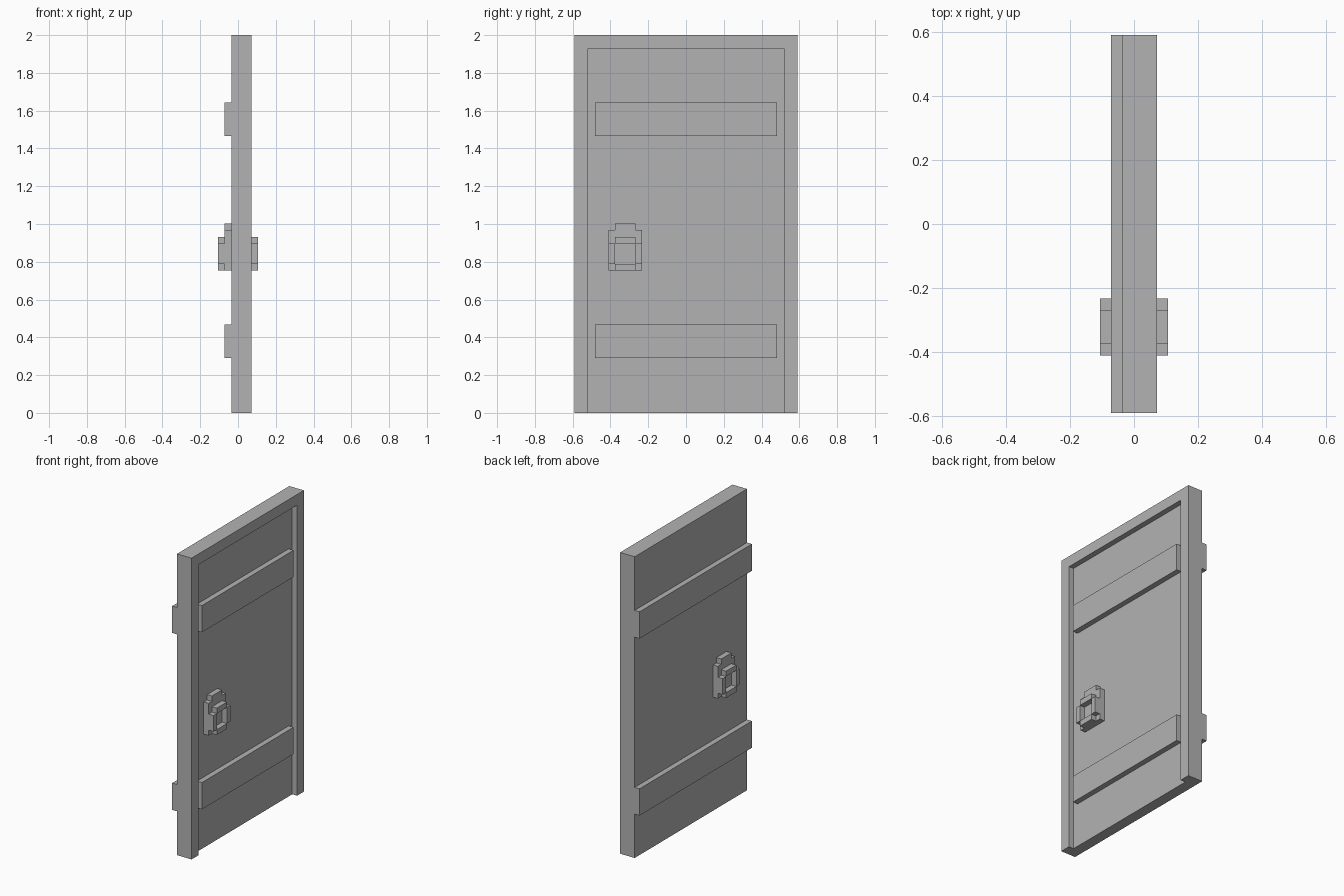
import bpy
import bmesh

if "Cube" in bpy.data.objects:
    bpy.data.objects.remove(bpy.data.objects["Cube"], do_unlink=True)

U = 0.0356        # one modelling step
BASE = 0.006      # small lift of the grid above the floor

grey = bpy.data.materials.new("plain_grey")
grey.use_nodes = True
grey.diffuse_color = (0.45, 0.45, 0.45, 1)
grey.node_tree.nodes["Principled BSDF"].inputs["Base Color"].default_value = grey.diffuse_color


def prism(name, outline, x0, x1):
    """Extrude a (y, z) outline, given in steps, from x0 to x1."""
    bm = bmesh.new()
    verts = [bm.verts.new((x0 * U, y * U, max(0, z * U + BASE))) for y, z in outline]
    face = bm.faces.new(verts)
    out = bmesh.ops.extrude_face_region(bm, geom=[face])
    moved = [g for g in out["geom"] if isinstance(g, bmesh.types.BMVert)]
    bmesh.ops.translate(bm, verts=moved, vec=((x1 - x0) * U, 0, 0))
    bmesh.ops.recalc_face_normals(bm, faces=bm.faces)
    mesh = bpy.data.meshes.new(name)
    bm.to_mesh(mesh)
    bm.free()
    mesh.materials.append(grey)
    obj = bpy.data.objects.new(name, mesh)
    bpy.context.collection.objects.link(obj)
    return obj


def rect(y0, y1, z0, z1):
    return [(y0, z0), (y1, z0), (y1, z1), (y0, z1)]


def cut(target, cutter):
    """Subtract the cutter, then discard it."""
    mod = target.modifiers.new("cut", "BOOLEAN")
    mod.operation = "DIFFERENCE"
    mod.solver = "EXACT"
    mod.object = cutter
    bpy.context.view_layer.objects.active = target
    bpy.ops.object.modifier_apply(modifier=mod.name)
    bpy.data.objects.remove(cutter, do_unlink=True)


# Door slab with a recess open at the bottom
HALF = 16.55
slab = prism("door_slab", rect(-HALF, HALF, -1, 56), -1, 2)
recess = prism("recess_cutter", rect(-14.55, 14.55, -1, 54), 1, 3)
for v in recess.data.vertices:
    if v.co.z < 0.01:
        v.co.z = -0.1
cut(slab, recess)

# Cross boards: short ones in the recess, full width on the flat side
for level, z in (("lower", 8), ("upper", 41)):
    prism(level + "_recess_board", rect(-13.5, 13.5, z, z + 5), 1, 2)
    prism(level + "_outer_board", rect(-HALF, HALF, z, z + 5), -2, -1)

# Handles on both sides: stepped plate with a square ring on it
Y = -9.03
plate = [(-2.5, 21), (2.5, 21), (2.5, 27), (1.5, 27), (1.5, 28),
         (-1.5, 28), (-1.5, 27), (-2.5, 27)]
ring = [(-1.5, 21), (1.5, 21), (1.5, 22), (2.5, 22), (2.5, 25), (1.5, 25),
        (1.5, 26), (-1.5, 26), (-1.5, 25), (-2.5, 25), (-2.5, 22), (-1.5, 22)]
for side, wall, out in (("recess", 1, 1), ("outer", -1, -1)):
    prism(side + "_handle_plate", [(Y + y, z) for y, z in plate], wall, wall + out)
    # The ring is bars meeting at the corners, around an open middle
    for bar, box in (("bottom", rect(-1.5, 1.5, 21, 22)), ("top", rect(-1.5, 1.5, 25, 26)),
                     ("left", rect(1.5, 2.5, 22, 25)), ("right", rect(-2.5, -1.5, 22, 25))):
        prism(f"{side}_handle_{bar}_bar", [(Y + y, z) for y, z in box],
              wall + out, wall + 2 * out)
